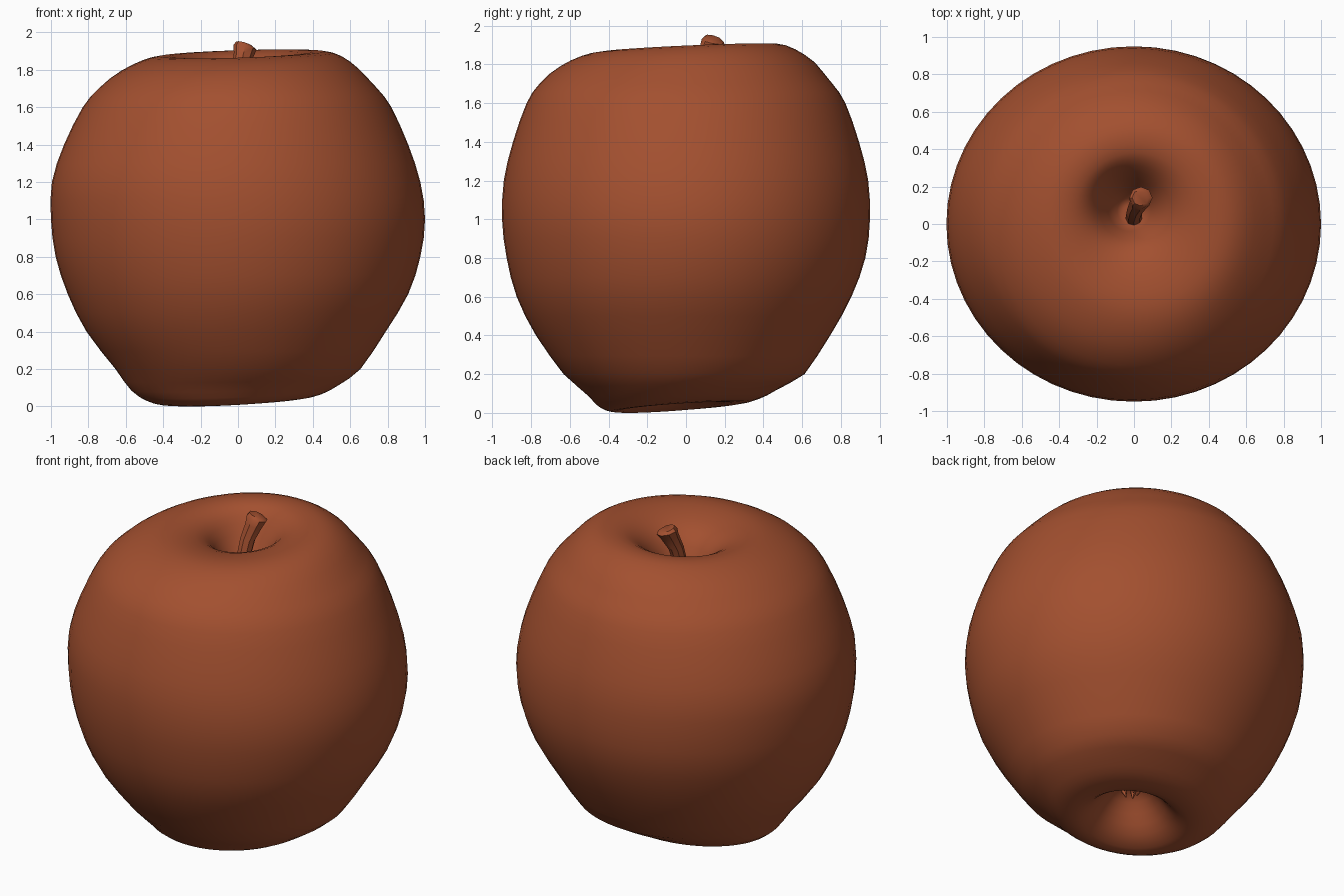
import bpy, bmesh, math

if "Cube" in bpy.data.objects:
    bpy.data.objects.remove(bpy.data.objects["Cube"])

skin = bpy.data.materials.new("russet red")
skin.diffuse_color = (0.365, 0.08, 0.029, 1)
skin.use_nodes = True
skin.node_tree.nodes["Principled BSDF"].inputs["Base Color"].default_value = skin.diffuse_color


def clamp(v):
    return max(0.0, min(1.0, v))


def spline(rows):
    """Catmull-Rom: insert a midpoint between neighbouring rings."""
    out, last = [], len(rows) - 1
    for i in range(last):
        a, b, c, d = (rows[max(0, min(last, i + k))] for k in (-1, 0, 1, 2))
        out.append(b)
        out.append([(9 * (q + r) - p - u) / 16 for p, q, r, u in zip(a, b, c, d)])
    return out + [rows[-1]]


def loft(name, rows, sides, angle, squash, tilt):
    """Skin rings (z, radius, centre x, centre y); squash and tilt depend on z."""
    bm = bmesh.new()
    rings = []
    for z, r, cx, cy in rows:
        tx, ty = tilt(z)
        ring = []
        for k in range(sides):
            c, s = math.cos(math.tau * k / sides), math.sin(math.tau * k / sides)
            ring.append(bm.verts.new((cx + r * c, cy + r * squash(z) * s,
                                      z + tx * c + ty * s)))
        rings.append(ring)
    for lo, hi in zip(rings, rings[1:]):
        for k in range(sides):
            n = (k + 1) % sides
            bm.faces.new((lo[k], lo[n], hi[n], hi[k]))
    bm.faces.new(rings[0][::-1])
    bm.faces.new(rings[-1])
    bmesh.ops.recalc_face_normals(bm, faces=bm.faces)
    mesh = bpy.data.meshes.new(name)
    bm.to_mesh(mesh)
    bm.free()
    mesh.materials.append(skin)
    obj = bpy.data.objects.new(name, mesh)
    bpy.context.collection.objects.link(obj)
    bpy.ops.object.select_all(action='DESELECT')
    obj.select_set(True)
    bpy.context.view_layer.objects.active = obj
    bpy.ops.object.shade_smooth_by_angle(angle=math.radians(angle))
    return obj


# Fruit body: from the lower hollow, around the outside, into the stem hollow
body = [
    (.26, .02, -.02, -.05),
    (.24, .09, -.02, -.05),
    (.16, .17, -.02, -.05),
    (.08, .24, -.03, -.06),
    (.035, .31, -.04, -.07),
    (.03, .39, -.03, -.05),
    (.05, .47, -.02, -.035),
    (.10, .555, -.015, -.015),
    (.20, .655, 0, -.01),
    (.40, .80, -.01, -.015),
    (.60, .91, 0, -.01),
    (.80, .975, 0, 0),
    (1.0, 1.0, 0, 0),
    (1.2, .985, -.01, 0),
    (1.4, .92, -.01, 0),
    (1.6, .825, -.005, 0),
    (1.7, .745, 0, 0),
    (1.8, .635, .01, .01),
    (1.86, .535, .02, .01),
    (1.885, .44, .02, .02),
    (1.875, .33, .01, .04),
    (1.83, .235, -.01, .07),
    (1.74, .16, -.025, .08),
    (1.56, .07, -.02, .07),
    (1.55, .015, -.02, .07),
]


def body_squash(z):
    if z > 1:
        return 0.95 + 0.085 * min(1.0, (z - 1) / 0.8) ** 2
    return 0.95 - 0.08 * clamp((0.2 - z) / 0.1)


def rim_tilt(z):
    top, low = clamp((z - 1.75) / 0.12), clamp((0.2 - z) / 0.12)
    return 0.013 * top + 0.018 * low, 0.02 * top + 0.022 * low


loft("fruit_body", spline(body), 56, 60, body_squash, rim_tilt)

# Stem: leans backwards and flares at its slanted tip
stem = [
    (1.54, .045, 0, .03),
    (1.68, .042, 0, .05),
    (1.80, .045, .01, .085),
    (1.88, .052, .03, .12),
    (1.92, .062, .037, .14),
    (1.937, .045, .035, .14),
]
loft("stem", stem, 8, 40, lambda z: 0.95,
     lambda z: (-0.013 * clamp((z - 1.7) / 0.2), -0.01 * clamp((z - 1.7) / 0.2)))

# Dried blossom tips in the lower hollow
for i in range(5):
    a = math.tau * i / 5
    tip = [(z, w, -.02 + r * math.cos(a), -.05 + r * math.sin(a))
           for z, r, w in ((.18, .035, .004), (.22, .05, .016), (.27, .045, .02))]
    loft(f"blossom_tip_{i + 1}", tip, 5, 30, lambda z: 1.0, lambda z: (0, 0))
